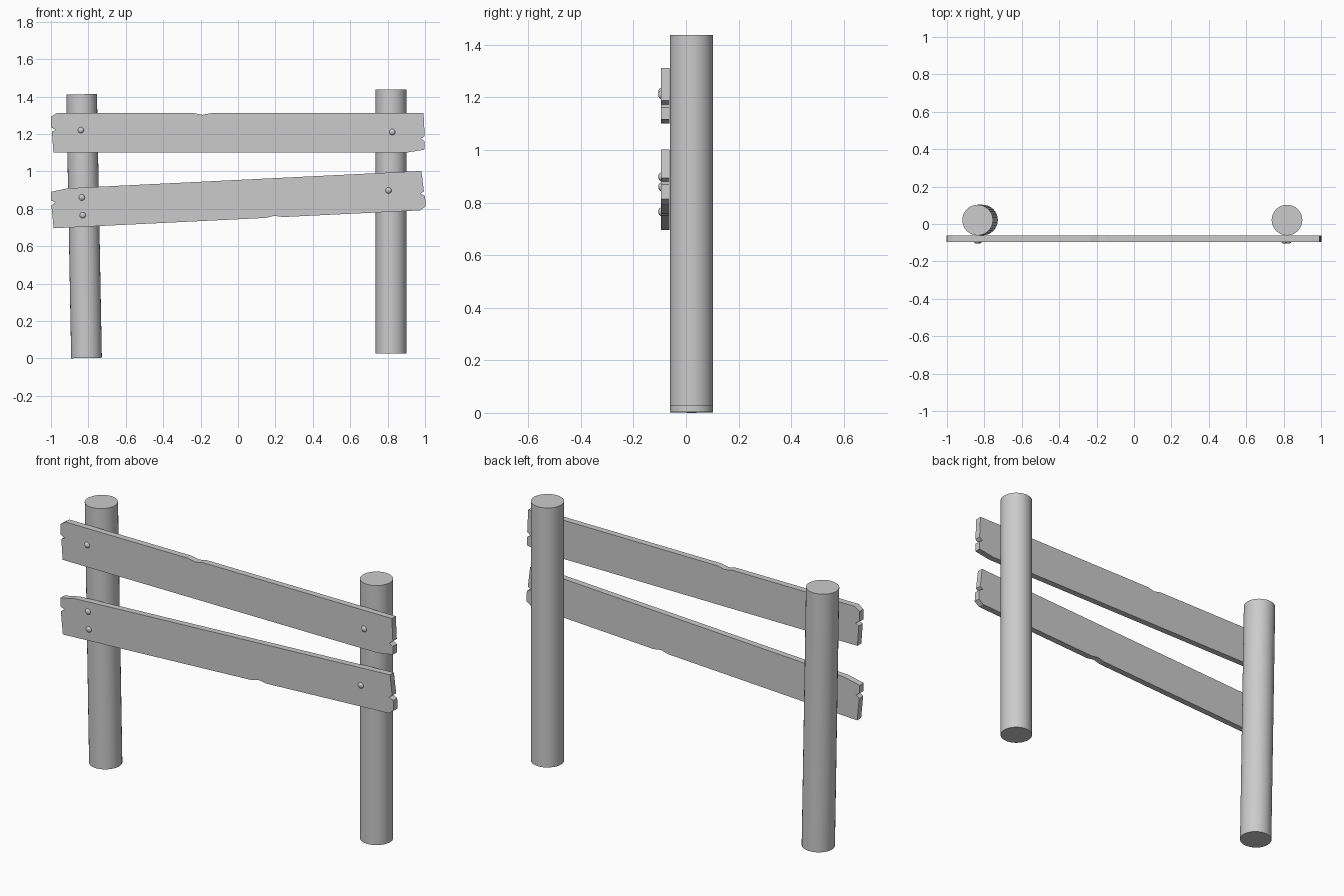
import bpy, bmesh, math
from mathutils import Vector, Matrix

cube = bpy.data.objects.get("Cube")
if cube:
    bpy.data.objects.remove(cube, do_unlink=True)

# Single plain grey
GREY = (0.6, 0.6, 0.6, 1.0)
mat = bpy.data.materials.new("plain_grey")
mat.use_nodes = True
mat.diffuse_color = GREY
bsdf = next(n for n in mat.node_tree.nodes if n.type == 'BSDF_PRINCIPLED')
bsdf.inputs["Base Color"].default_value = GREY


def finish(name, bm, smooth=False):
    bmesh.ops.recalc_face_normals(bm, faces=bm.faces)
    mesh = bpy.data.meshes.new(name)
    bm.to_mesh(mesh)
    bm.free()
    mesh.materials.append(mat)
    obj = bpy.data.objects.new(name, mesh)
    bpy.context.collection.objects.link(obj)
    if smooth:
        bpy.ops.object.select_all(action='DESELECT')
        obj.select_set(True)
        bpy.context.view_layer.objects.active = obj
        bpy.ops.object.shade_smooth_by_angle(angle=math.radians(40))
    return obj


def post(name, bottom, top, radius=0.082):
    a, b = Vector(bottom), Vector(top)
    place = Matrix.Translation((a + b) / 2) @ (b - a).to_track_quat('Z', 'Y').to_matrix().to_4x4()
    bm = bmesh.new()
    bmesh.ops.create_cone(bm, cap_ends=True, segments=32, radius1=radius,
                          radius2=radius, depth=(b - a).length, matrix=place)
    return finish(name, bm, smooth=True)


# Weathered plank outline, clockwise from upper left, about its own centre
OUTLINE = [(-1.0, 0.085), (-0.97, 0.105), (-0.235, 0.105), (-0.19, 0.096),
           (-0.145, 0.105), (0.992, 0.105), (0.998, -0.017), (0.978, -0.032),
           (0.998, -0.045), (0.998, -0.09), (0.905, -0.105), (-0.987, -0.105),
           (-0.995, 0.005), (-0.975, 0.016), (-1.0, 0.03)]
FRONT, BACK = -0.096, -0.062


def board(name, height, angle):
    bm = bmesh.new()
    face = bm.faces.new([bm.verts.new((x, FRONT, z)) for x, z in OUTLINE])
    solid = bmesh.ops.extrude_face_region(bm, geom=[face])
    moved = [v for v in solid["geom"] if isinstance(v, bmesh.types.BMVert)]
    bmesh.ops.translate(bm, verts=moved, vec=(0, BACK - FRONT, 0))
    # Rotate about the front-back axis only
    bm.transform(Matrix.Translation((0, 0, height)) @ Matrix.Rotation(math.radians(angle), 4, 'Y'))
    return finish(name, bm)


def nail(name, x, z):
    bm = bmesh.new()
    place = Matrix.Translation((x, FRONT + 0.004, z)) @ Matrix.Rotation(math.pi / 2, 4, 'X')
    place = place @ Matrix.Diagonal((1, 1, 0.8, 1))
    bmesh.ops.create_uvsphere(bm, u_segments=16, v_segments=10, radius=0.017, matrix=place)
    return finish(name, bm, smooth=True)


# Posts: one upright, one leaning slightly outwards
post("left_post", (0.818, 0.021, 0.027), (0.818, 0.021, 1.437))
post("right_post", (-0.81, 0.021, 0.002), (-0.836, 0.021, 1.412))

# Boards: the lower one is the same plank turned over and tilted
board("upper_board", 1.206, 0)
board("lower_board", 0.849, 180 - 2.8)

# Nail heads
for i, (x, z) in enumerate([(-0.84, 1.22), (0.825, 1.21), (-0.835, 0.86),
                            (-0.83, 0.765), (0.805, 0.898)], 1):
    nail(f"nail_head_{i}", x, z)
